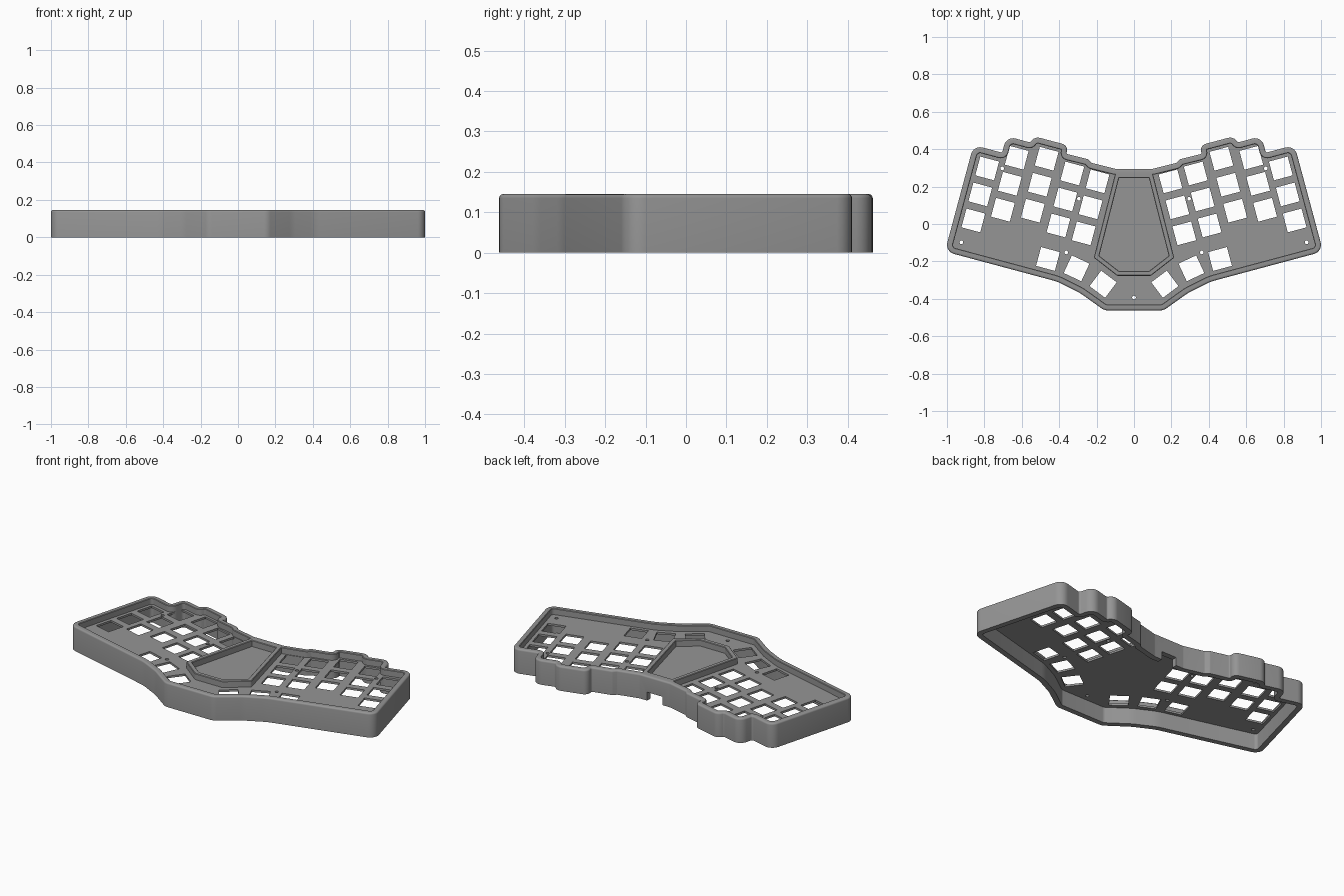
import bpy, bmesh, math
from mathutils import Vector

if "Cube" in bpy.data.objects:
    bpy.data.objects.remove(bpy.data.objects["Cube"])

grey = bpy.data.materials.new("case_grey")
grey.diffuse_color = (0.3, 0.3, 0.3, 1)
grey.use_nodes = True
grey.node_tree.nodes["Principled BSDF"].inputs["Base Color"].default_value = grey.diffuse_color

# Right half of the outline, front to back: x, y, corner radius
CASE = [(0.158, -0.462, 0.06), (0.29, -0.368, 0.25), (0.41, -0.308, 0.25),
        (1.011, -0.147, 0.05), (0.858, 0.422, 0.05), (0.705, 0.381, 0.01),
        (0.682, 0.47, 0.05), (0.556, 0.436, 0.01), (0.531, 0.468, 0.045),
        (0.35, 0.42, 0.035), (0.362, 0.375, 0.008), (0.245, 0.346, 0.015),
        (0.225, 0.326, 0.006), (0.10, 0.295, 0.03)]
POD = [(0.09, -0.277, 0.012), (0.215, -0.18, 0.012), (0.10, 0.272, 0.008)]
PLATE_LOW, PLATE_TOP = 0.096, 0.108


def outline(half, d, segs=6):
    """Mirrored closed outline, moved inward by d, with rounded corners."""
    pts = half + [(-x, y, r) for x, y, r in reversed(half)]
    n = len(pts)
    v = [Vector(p[:2]) for p in pts]
    out = []
    for i in range(n):
        a = (v[i] - v[i - 1]).normalized()
        b = (v[(i + 1) % n] - v[i]).normalized()
        na, nb = Vector((-a.y, a.x)), Vector((-b.y, b.x))
        c = v[i] + (na + nb) * (d / (1 + na.dot(nb)))
        turn = math.atan2(a.x * b.y - a.y * b.x, a.dot(b))
        side = 1 if turn > 0 else -1
        r = max(pts[i][2] - side * d, 0.003)
        centre = c + (na + nb) * (side * r / (1 + na.dot(nb)))
        start = math.atan2(-side * na.y, -side * na.x)
        for k in range(segs + 1):
            t = start + turn * k / segs
            out.append(centre + Vector((math.cos(t), math.sin(t))) * r)
    return out


def finish(name, bm):
    bmesh.ops.recalc_face_normals(bm, faces=bm.faces[:])
    me = bpy.data.meshes.new(name)
    bm.to_mesh(me)
    bm.free()
    me.materials.append(grey)
    ob = bpy.data.objects.new(name, me)
    bpy.context.collection.objects.link(ob)
    return ob


def ring(name, half, section):
    """Sweep a closed wall section of (inset, height) around an outline."""
    bm = bmesh.new()
    loops = [[bm.verts.new((p.x, p.y, z)) for p in outline(half, d)]
             for d, z in section]
    for a, b in zip(loops, loops[1:] + loops[:1]):
        for i in range(len(a)):
            j = (i + 1) % len(a)
            bm.faces.new((a[i], a[j], b[j], b[i]))
    return finish(name, bm)


def prism(bm, pts, z0, z1):
    low = [bm.verts.new((x, y, z0)) for x, y in pts]
    top = [bm.verts.new((x, y, z1)) for x, y in pts]
    bm.faces.new(low[::-1])
    bm.faces.new(top)
    for i in range(len(pts)):
        j = (i + 1) % len(pts)
        bm.faces.new((low[i], low[j], top[j], top[i]))


def regular(x, y, radius, sides, angle):
    return [(x + radius * math.cos(angle + math.tau * k / sides),
             y + radius * math.sin(angle + math.tau * k / sides))
            for k in range(sides)]


def cut(ob, cutter):
    mod = ob.modifiers.new("cut", 'BOOLEAN')
    mod.object = cutter
    mod.solver = 'EXACT'
    dg = bpy.context.evaluated_depsgraph_get()
    me = bpy.data.meshes.new_from_object(ob.evaluated_get(dg))
    ob.modifiers.clear()
    ob.data = me
    bpy.data.objects.remove(cutter)


def smooth(ob):
    bpy.ops.object.select_all(action='DESELECT')
    ob.select_set(True)
    bpy.context.view_layer.objects.active = ob
    bpy.ops.object.shade_smooth_by_angle(angle=math.radians(35))


# Outer wall with a rounded top edge
wall = ring("case_wall", CASE,
            [(0, 0), (0, 0.135), (0.0008, 0.1388), (0.003, 0.142),
             (0.0062, 0.1442), (0.01, 0.145), (0.029, 0.145), (0.032, 0.142),
             (0.032, 0)])

# Cable notch in the back wall
bm = bmesh.new()
prism(bm, [(-0.05, 0.2), (0.05, 0.2), (0.05, 0.35), (-0.05, 0.35)], -0.05, 0.05)
cut(wall, finish("notch_cutter", bm))

# Switch plate
bm = bmesh.new()
prism(bm, [tuple(p) for p in outline(CASE, 0.03)], PLATE_LOW, PLATE_TOP)
plate = finish("switch_plate", bm)

# Switch holes: three rows in each staggered column, then the thumb keys
keys = [(x + 0.037 * row, y - 0.139 * row, 15)
        for x, y in [(0.785, 0.297), (0.627, 0.354), (0.467, 0.349),
                     (0.33, 0.27), (0.195, 0.228)] for row in range(3)]
keys += [(0.46, -0.187, 15), (0.307, -0.237, 25), (0.165, -0.322, 37)]
screws = [(0.705, 0.297), (0.295, 0.135), (0.923, -0.098), (0.362, -0.152)]
bm = bmesh.new()
for s in (1, -1):
    for x, y, a in keys:
        prism(bm, regular(s * x, y, 0.104 / math.sqrt(2), 4,
                          math.radians(45 + s * a)), 0.05, 0.14)
    for x, y in screws:
        prism(bm, regular(s * x, y, 0.01, 16, 0), 0.05, 0.14)
prism(bm, regular(0, -0.393, 0.01, 16, 0), 0.05, 0.14)
cut(plate, finish("hole_cutter", bm))

# Raised frame around the centre bay
pod = ring("centre_bay_frame", POD, [(0, 0.1), (0, 0.142), (0.003, 0.145),
                                     (0.023, 0.145), (0.026, 0.142), (0.026, 0.1)])

for ob in (wall, plate, pod):
    smooth(ob)
